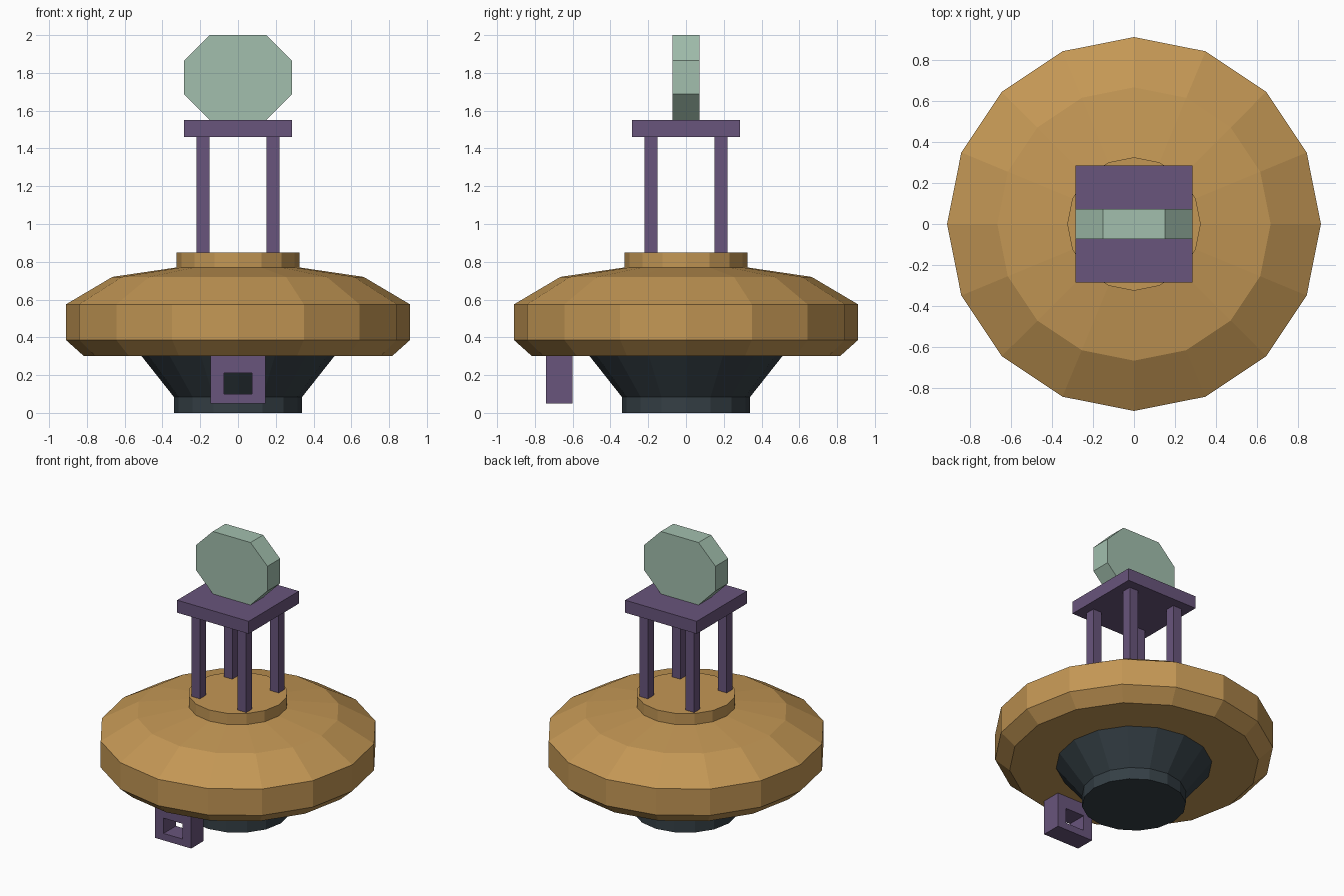
import bpy, bmesh
from math import cos, sin, tau
from mathutils import Vector

if "Cube" in bpy.data.objects:
    bpy.data.objects.remove(bpy.data.objects["Cube"])


def material(name, rgb):
    m = bpy.data.materials.new(name)
    m.diffuse_color = (*rgb, 1)
    m.use_nodes = True
    m.node_tree.nodes["Principled BSDF"].inputs["Base Color"].default_value = m.diffuse_color
    return m


AMBER = material("amber", (0.55, 0.31, 0.09))
PURPLE = material("purple", (0.14, 0.09, 0.20))
GREEN = material("pale_green", (0.36, 0.52, 0.42))
DARK = material("dark_slate", (0.035, 0.05, 0.06))


def finish(bm, name, mat):
    bmesh.ops.recalc_face_normals(bm, faces=bm.faces)
    mesh = bpy.data.meshes.new(name)
    bm.to_mesh(mesh)
    bm.free()
    mesh.materials.append(mat)
    obj = bpy.data.objects.new(name, mesh)
    bpy.context.collection.objects.link(obj)
    return obj


def lathe(name, profile, mat, sides=16):
    """Stack rings of (radius, z) and close both ends."""
    bm = bmesh.new()
    rings = [[bm.verts.new((r * cos(tau * i / sides), r * sin(tau * i / sides), z))
              for i in range(sides)] for r, z in profile]
    for a, b in zip(rings, rings[1:]):
        for i in range(sides):
            j = (i + 1) % sides
            bm.faces.new((a[i], a[j], b[j], b[i]))
    bm.faces.new(rings[0])
    bm.faces.new(rings[-1])
    return finish(bm, name, mat)


def box(name, lo, hi, mat):
    bm = bmesh.new()
    lo, hi = Vector(lo), Vector(hi)
    bmesh.ops.create_cube(bm, size=1)
    bmesh.ops.scale(bm, vec=hi - lo, verts=bm.verts)
    bmesh.ops.translate(bm, vec=(lo + hi) / 2, verts=bm.verts)
    return finish(bm, name, mat)


def slab(name, outline, y0, y1, mat, hole=None):
    """Extrude an x-z outline along y, with an optional matching hole."""
    bm = bmesh.new()
    outer = [bm.verts.new((x, y0, z)) for x, z in outline]
    if hole:
        inner = [bm.verts.new((x, y0, z)) for x, z in hole]
        n = len(outer)
        for i in range(n):
            j = (i + 1) % n
            bm.faces.new((outer[i], outer[j], inner[j], inner[i]))
    else:
        bm.faces.new(outer)
    ext = bmesh.ops.extrude_face_region(bm, geom=bm.faces[:], use_keep_orig=True)
    moved = [g for g in ext["geom"] if isinstance(g, bmesh.types.BMVert)]
    bmesh.ops.translate(bm, vec=(0, y1 - y0, 0), verts=moved)
    return finish(bm, name, mat)


def rect(x, z0, z1):
    return [(-x, z0), (x, z0), (x, z1), (-x, z1)]


# Flared foot
lathe("foot", [(0.34, 0), (0.34, 0.085), (0.51, 0.30)], DARK)

# Wide faceted body and the round cap on top of it
lathe("body", [(0.815, 0.30), (0.91, 0.385), (0.91, 0.575),
               (0.665, 0.72), (0.325, 0.77)], AMBER)
lathe("cap", [(0.325, 0.765), (0.325, 0.85)], AMBER)

# Square lug with a through hole, hanging under the front rim
slab("front_lug", rect(0.145, 0.05, 0.30), -0.74, -0.60, PURPLE,
     hole=rect(0.075, 0.10, 0.21))

# Four posts carrying a square plate
for sx, side in ((-1, "left"), (1, "right")):
    for sy, end in ((-1, "front"), (1, "back")):
        x, y = sx * 0.185, sy * 0.185
        box(f"post_{end}_{side}", (x - 0.034, y - 0.034, 0.85),
            (x + 0.034, y + 0.034, 1.46), PURPLE)
box("plate", (-0.285, -0.285, 1.46), (0.285, 0.285, 1.55), PURPLE)

# Upright octagonal disc
right = [(0.15, 1.55), (0.285, 1.687), (0.285, 1.865), (0.15, 2.0)]
slab("octagon_disc", right + [(-x, z) for x, z in reversed(right)],
     -0.072, 0.072, GREEN)
